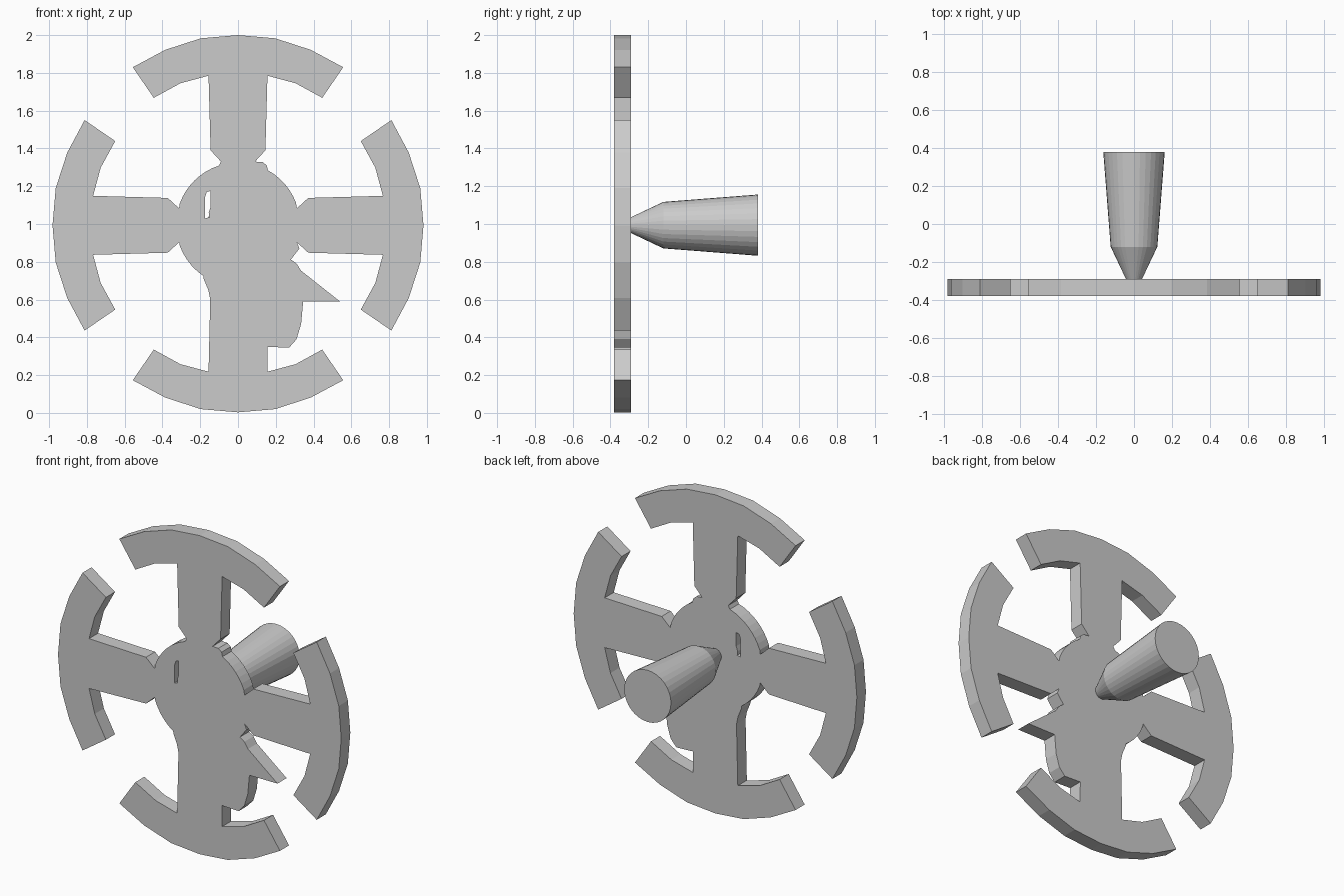
import bpy, bmesh
from math import sin, cos, radians, pi
from mathutils import Matrix

if "Cube" in bpy.data.objects:
    bpy.data.objects.remove(bpy.data.objects["Cube"])

FRONT, BACK = -0.38, -0.29


def arm(angle, shift, cz):
    """T-shaped spoke with rim segment, left neck to right neck, turned clockwise."""
    half = [(0.09, 0.33), (0.145, 0.39), (0.156, 0.785), (0.305, 0.745),
            (0.446, 0.668), (0.557, 0.83), (0.385, 0.922), (0.197, 0.983)]
    pts = [(-x, y) for x, y in half] + [(0, 1.0)] + half[::-1]
    a = radians(angle)
    c, s = cos(a), sin(a)
    return [(x * c + (y - shift) * s, cz - x * s + (y - shift) * c) for x, y in pts]


def arc(a0, a1, n, r=0.328):
    """Points on the hub circle."""
    angles = [radians(a0 + (a1 - a0) * i / n) for i in range(n + 1)]
    return [(r * cos(a), 0.997 + r * sin(a)) for a in angles]


# Plate outline, clockwise from the top arm
outline = arm(0, 0, 1.0)
outline += [(0.13, 1.328), (0.152, 1.31)] + arc(61, 21, 6)
outline += arm(90, 0.018, 0.993)
outline += [(0.325, 0.87), (0.28, 0.812), (0.31, 0.79), (0.335, 0.752),   # pointed side
            (0.54, 0.59), (0.345, 0.59), (0.334, 0.47), (0.31, 0.39),
            (0.27, 0.345), (0.155, 0.35)]
outline += arm(180, 0, 1.003)[2:-2]
outline += [(-0.147, 0.6), (-0.157, 0.65), (-0.182, 0.71)] + arc(236, 200, 5)
outline += arm(270, 0.018, 0.993)
outline += arc(160, 108, 8)

# Small slot through the hub
slot = [(-0.175, 1.03), (-0.175, 1.14), (-0.165, 1.17), (-0.145, 1.175),
        (-0.145, 1.09), (-0.155, 1.06), (-0.152, 1.035)]

curve = bpy.data.curves.new("wheel_plate", 'CURVE')
curve.dimensions = '2D'
curve.fill_mode = 'BOTH'
curve.extrude = (BACK - FRONT) / 2
for loop in (outline, slot):
    sp = curve.splines.new('POLY')
    sp.points.add(len(loop) - 1)
    for p, (x, z) in zip(sp.points, loop):
        p.co = (x, z, 0, 1)
    sp.use_cyclic_u = True
plate = bpy.data.objects.new("wheel_plate", curve)
bpy.context.collection.objects.link(plate)
plate.rotation_euler.x = pi / 2
plate.location.y = (FRONT + BACK) / 2
bpy.context.view_layer.objects.active = plate
plate.select_set(True)
bpy.ops.object.convert(target='MESH')
plate = bpy.context.object

# Weld the caps to the side walls
bm = bmesh.new()
bm.from_mesh(plate.data)
bmesh.ops.remove_doubles(bm, verts=bm.verts, dist=0.0005)
bmesh.ops.recalc_face_normals(bm, faces=bm.faces)
for f in bm.faces:
    f.smooth = False
bm.to_mesh(plate.data)
bm.free()

# Tapered peg behind the plate, its point reaching the front face
bm = bmesh.new()
N = 32
rings = []
for y, r in ((-0.12, 0.123), (0.38, 0.162)):
    rings.append([bm.verts.new((r * cos(2 * pi * i / N), y, 0.994 + r * sin(2 * pi * i / N)))
                  for i in range(N)])
tip = bm.verts.new((0, FRONT, 0.994))
for i in range(N):
    j = (i + 1) % N
    bm.faces.new((tip, rings[0][i], rings[0][j]))
    bm.faces.new((rings[0][i], rings[1][i], rings[1][j], rings[0][j]))
bm.faces.new(rings[1])
bmesh.ops.recalc_face_normals(bm, faces=bm.faces)
mesh = bpy.data.meshes.new("peg")
bm.to_mesh(mesh)
bm.free()
bpy.context.collection.objects.link(bpy.data.objects.new("peg", mesh))
